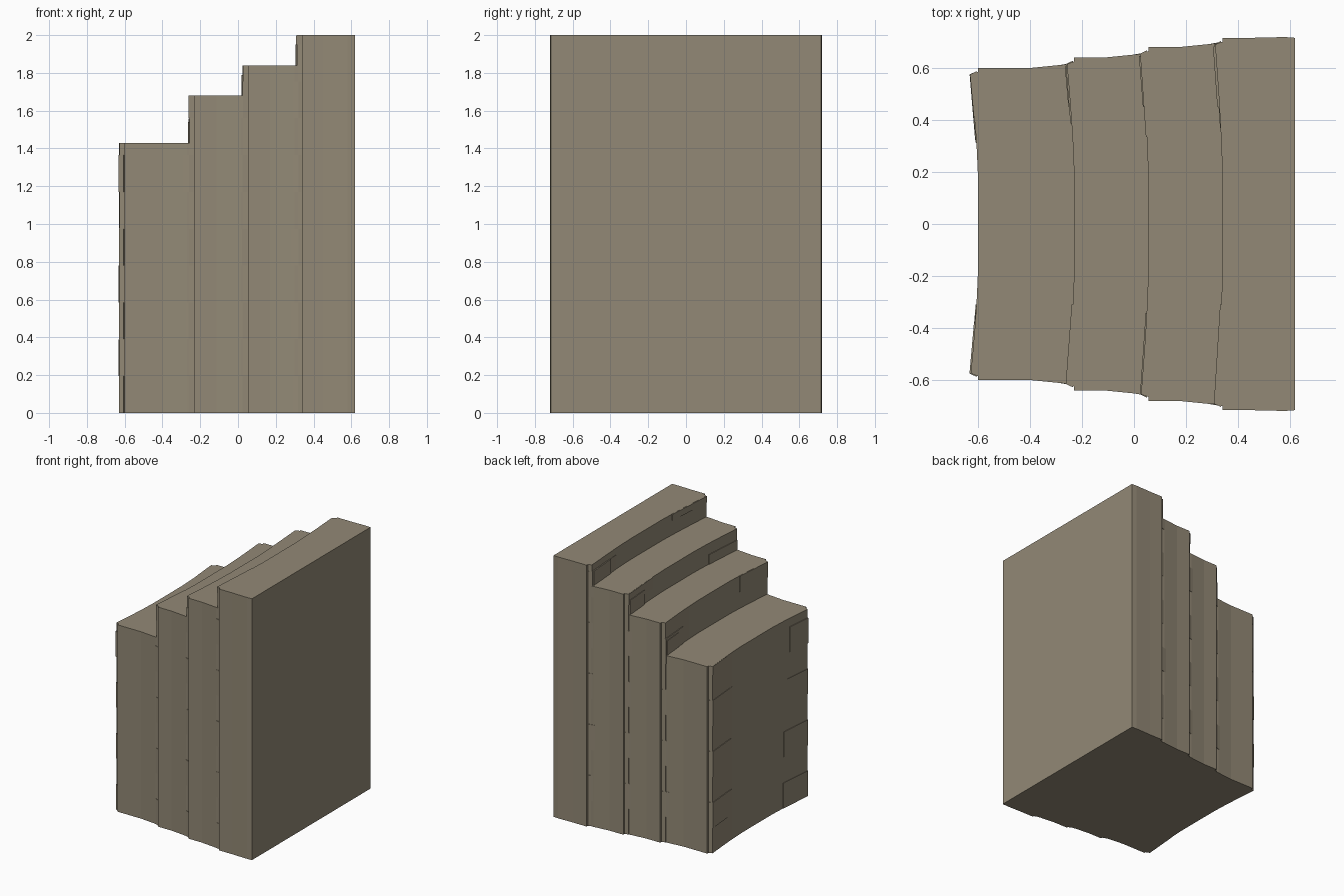
import bpy
import bmesh
import random

cube = bpy.data.objects.get("Cube")
if cube:
    bpy.data.objects.remove(cube, do_unlink=True)

random.seed(4)
stone = bpy.data.materials.new("weathered stone")
colour = (0.29, 0.25, 0.18, 1)
stone.diffuse_color = colour
stone.use_nodes = True
stone.node_tree.nodes["Principled BSDF"].inputs["Base Color"].default_value = colour


def prism(name, slabs):
    """One object from (plan outline, bottom, top) slabs."""
    bm = bmesh.new()
    for outline, low, high in slabs:
        base = bm.faces.new([bm.verts.new((x, y, low)) for x, y in outline])
        up = bmesh.ops.extrude_face_region(bm, geom=[base])["geom"]
        verts = [v for v in up if isinstance(v, bmesh.types.BMVert)]
        bmesh.ops.translate(bm, verts=verts, vec=(0, 0, high - low))
    bmesh.ops.recalc_face_normals(bm, faces=bm.faces)
    mesh = bpy.data.meshes.new(name)
    bm.to_mesh(mesh)
    bm.free()
    mesh.materials.append(stone)
    obj = bpy.data.objects.new(name, mesh)
    bpy.context.collection.objects.link(obj)
    return obj


def riser_x(x, y, corner):
    """The riser bows outward from its flat middle towards both ends."""
    t = max(0, (abs(y) - 0.18) / (corner - 0.18))
    return x - 0.028 * t ** 1.4


# name, riser x, half width, top, next riser x
TIERS = [
    ("first_step", -0.60, 0.60, 1.43, -0.23),
    ("second_step", -0.23, 0.64, 1.68, 0.055),
    ("third_step", 0.055, 0.68, 1.84, 0.34),
    ("back_slab", 0.34, 0.716, 2.0, 0.62),
]
COURSE = 0.195
tread = 0

for name, x, half, top, x_end in TIERS:
    last = name == "back_slab"
    corner = half - 0.025
    flare = 0.003 if last else 0.013
    rear = x_end if last else x_end + 0.08

    # Solid tier with a concave riser and slightly flared ends
    side = [(riser_x(x, y, corner), y) for y in (0.18, 0.3, 0.4, 0.5, corner)]
    side += [(x, half - 0.015), (x, half), (x_end - 0.17, half),
             (x_end - 0.04, half + flare), (rear, half + (0 if last else flare))]
    outline = side + [(px, -py) for px, py in reversed(side)]
    prism(name, [(outline, 0, top)])

    # Slightly proud alternate stone courses at the corners
    for s in (-1, 1):
        corner_slabs, end_slabs = [], []
        for i in range(int(top / COURSE) + 1):
            low, high = i * COURSE, min((i + 1) * COURSE, top)
            if (i + (s > 0)) % 2 == 0 and high - low > 0.03:
                d = random.uniform(0.002, 0.005)
                start = random.uniform(0.3, 0.4)
                high -= 0.001
                plate = [(riser_x(x, start, corner) - d, s * start),
                         (riser_x(x, corner, corner) - d, s * corner),
                         (x - 0.005, s * (half - 0.012)),
                         (x + 0.02, s * start)]
                corner_slabs.append((plate, low, high))
                if not last:
                    end = [(x_end - 0.10, s * (half + 0.004)),
                           (x_end - 0.02, s * (half + flare + d)),
                           (x_end + 0.02, s * (half + flare)),
                           (x_end, s * (half - 0.05))]
                    end_slabs.append((end, low, high))
        prefix = name + ("_back" if s > 0 else "_front")
        prism(prefix + "_corner_stones", corner_slabs)
        if end_slabs:
            prism(prefix + "_end_stones", end_slabs)

    # Low ledge stone at the back end of each upper riser
    if tread:
        ledge = [(riser_x(x, 0.45, corner) - 0.008, 0.45),
                 (x - 0.036, corner - 0.01), (x, corner), (x + 0.02, 0.45)]
        prism(name + "_ledge_stone", [(ledge, tread - 0.02, tread + 0.11)])
    tread = top
